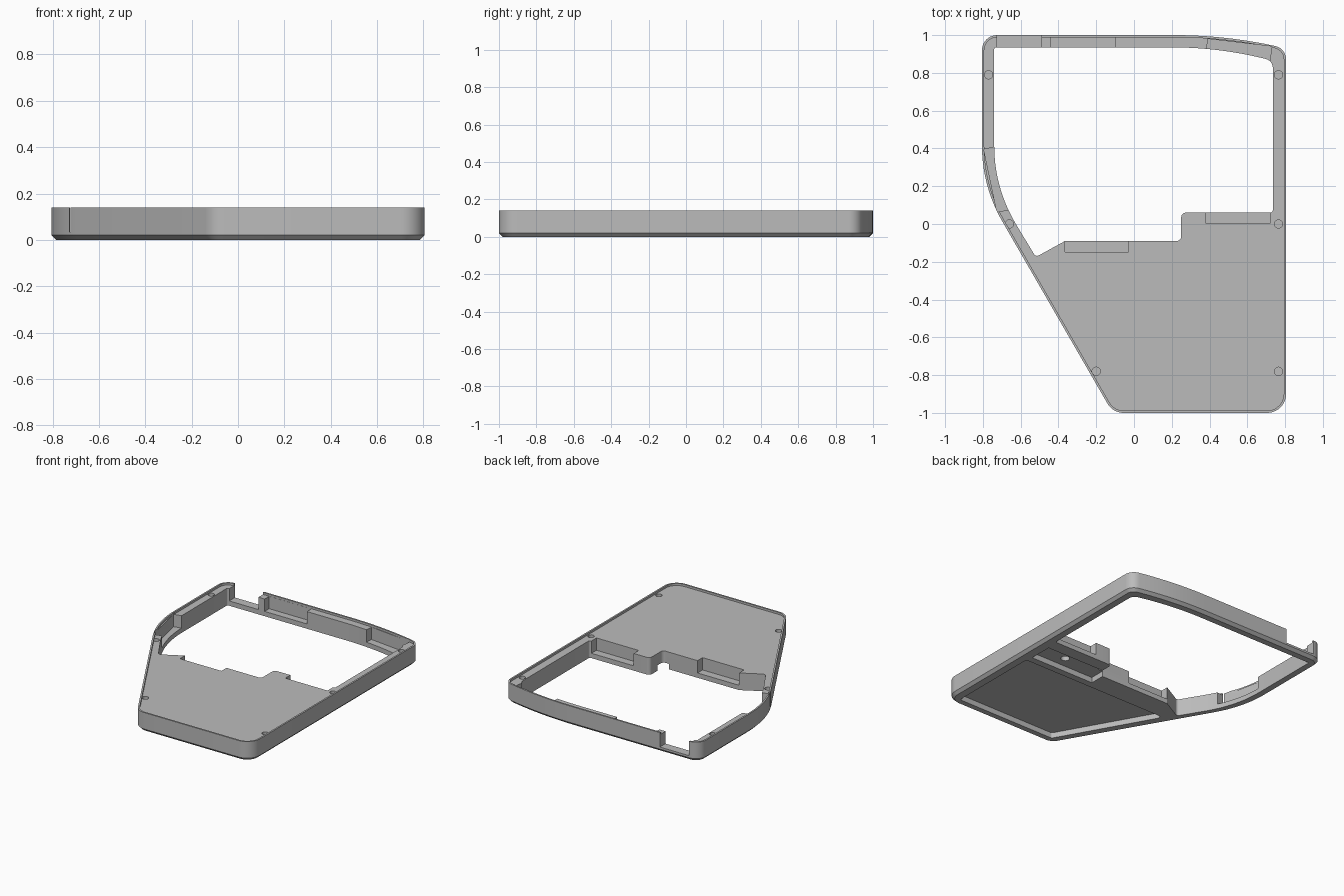
import bpy
import bmesh
from math import tan
from mathutils import Vector

if "Cube" in bpy.data.objects:
    bpy.data.objects.remove(bpy.data.objects["Cube"])

grey = bpy.data.materials.new("plain grey")
grey.use_nodes = True
colour = (0.5, 0.5, 0.5, 1)
grey.diffuse_color = colour
grey.node_tree.nodes["Principled BSDF"].inputs["Base Color"].default_value = colour


def rounded(corners, steps=10):
    """Counter-clockwise polygon with a fillet radius at each corner."""
    out = []
    for i, (x, y, r) in enumerate(corners):
        p = Vector((x, y))
        if r == 0:
            out.append(p)
            continue
        a = (Vector(corners[i - 1][:2]) - p).normalized()
        b = (Vector(corners[(i + 1) % len(corners)][:2]) - p).normalized()
        reach = r / tan(a.angle(b) / 2)
        centre = p + (a + b).normalized() * (reach ** 2 + r ** 2) ** 0.5
        u, v = p + a * reach - centre, p + b * reach - centre
        for k in range(steps + 1):
            # Blend the two spokes, then push back out to the radius
            spoke = u.normalized().slerp(v.normalized(), k / steps)
            out.append(centre + spoke.normalized() * r)
    return [p for i, p in enumerate(out) if (p - out[i - 1]).length > 1e-4]


def inset(points, d):
    """Move every side of a counter-clockwise polygon inwards."""
    out = []
    for i, p in enumerate(points):
        e = (p - points[i - 1]).normalized()
        f = (points[(i + 1) % len(points)] - p).normalized()
        normal = Vector((-e.y - f.y, e.x + f.x)).normalized()
        out.append(p + normal * d / normal.dot(Vector((-e.y, e.x))))
    return out


def loft(name, rings):
    """Solid through a stack of (points, height) rings."""
    bm = bmesh.new()
    loops = [[bm.verts.new((p.x, p.y, z)) for p in pts] for pts, z in rings]
    n = len(loops[0])
    for low, high in zip(loops, loops[1:]):
        for i in range(n):
            j = (i + 1) % n
            bm.faces.new((low[i], low[j], high[j], high[i]))
    bm.faces.new(loops[0][::-1])
    bm.faces.new(loops[-1])
    mesh = bpy.data.meshes.new(name)
    bm.to_mesh(mesh)
    bm.free()
    mesh.materials.append(grey)
    obj = bpy.data.objects.new(name, mesh)
    bpy.context.collection.objects.link(obj)
    return obj


def cut(body, points, low, high):
    """Remove a straight-sided volume from the body."""
    cutter = loft("cutter", [(points, low), (points, high)])
    cutter.hide_render = True
    mod = body.modifiers.new("cut", 'BOOLEAN')
    mod.operation = 'DIFFERENCE'
    mod.solver = 'EXACT'
    mod.object = cutter
    bpy.context.view_layer.objects.active = body
    bpy.ops.object.modifier_apply(modifier=mod.name)
    bpy.data.objects.remove(cutter)


def box(x0, x1, y0, y1):
    return [Vector(p) for p in ((x0, y0), (x1, y0), (x1, y1), (x0, y1))]


def circle(x, y, r):
    return rounded([(p.x, p.y, r) for p in box(x - r, x + r, y - r, y + r)], 6)


TOP, DECK, FLOOR = 0.14, 0.125, 0.035

# Outer body with a chamfered underside
outline = rounded([(-0.112, -1, 0.1), (0.805, -1, 0.1), (0.805, 0.93, 0.073),
                   (0.48, 1, 2.5), (-0.805, 1, 0.08), (-0.805, 0.2, 0.8)])
body = loft("case_frame", [(inset(outline, 0.02), 0), (outline, 0.02), (outline, TOP)])

# Sunken deck inside a thin lip
cut(body, inset(outline, 0.012), DECK, 0.2)

# Large opening
opening = rounded([(-0.52, -0.175, 0.02), (-0.365, -0.09, 0), (0.25, -0.09, 0.025),
                   (0.25, 0.06, 0.025), (0.735, 0.06, 0.015), (0.735, 0.865, 0.05),
                   (0.44, 0.935, 2), (-0.74, 0.935, 0.01), (-0.74, 0.19, 0.8)])
cut(body, opening, -0.1, 0.3)

# Pockets open towards the opening
pockets = [box(-0.44, -0.10, 0.9, 0.987), box(-0.365, -0.03, -0.148, -0.05),
           box(0.38, 0.72, 0.002, 0.1)]
pockets.append([Vector(p) for p in ((0.38, 0.86), (0.71, 0.8), (0.73, 0.94), (0.39, 0.98))])
pockets.append([Vector(p) for p in ((-0.725, 0.063), (-0.6, 0.09), (-0.68, 0.42), (-0.795, 0.395))])
for pocket in pockets:
    cut(body, pocket, FLOOR, 0.3)

# Gap through the back wall
cut(body, box(-0.725, -0.49, 0.9, 1.1), FLOOR, 0.3)

# Screw holes in the deck
for x, y in ((-0.77, 0.79), (0.765, 0.79), (0.765, 0), (-0.66, 0), (-0.2, -0.78), (0.765, -0.78)):
    cut(body, circle(x, y, 0.022), DECK - 0.02, 0.13)

# Recesses in the underside
panel = rounded([(-0.07, -0.94, 0.02), (0.73, -0.94, 0.02), (0.73, -0.25, 0.02), (-0.46, -0.25, 0.02)])
cut(body, panel, -0.1, 0.04)
cut(body, box(0.2, 0.72, -0.2, -0.03), -0.1, 0.04)
cut(body, circle(0.5, -0.12, 0.03), 0.02, 0.08)

bpy.ops.object.select_all(action='DESELECT')
body.select_set(True)
bpy.context.view_layer.objects.active = body
bpy.ops.object.shade_smooth_by_angle(angle=0.5)
